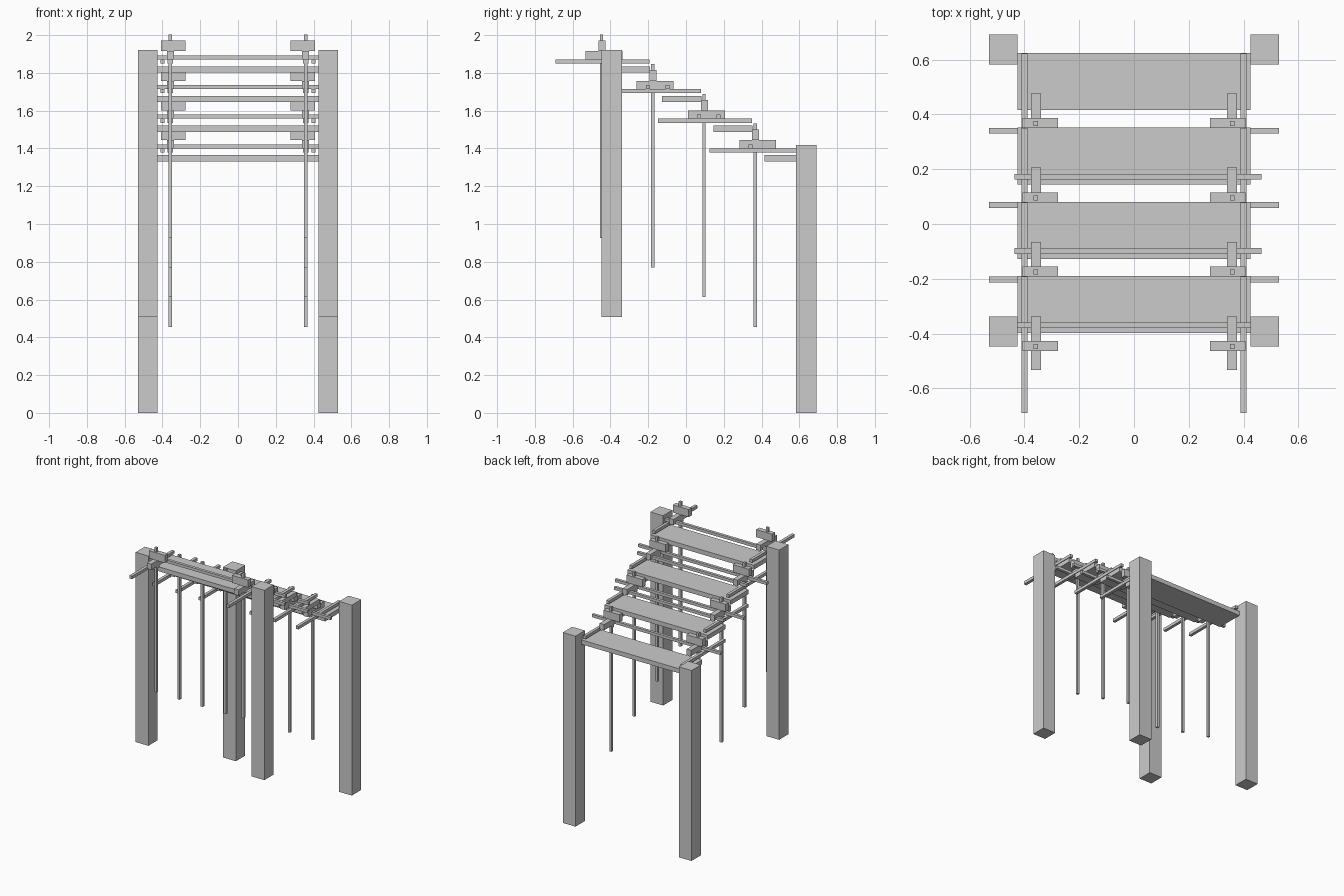
import bpy

if "Cube" in bpy.data.objects:
    bpy.data.objects.remove(bpy.data.objects["Cube"])


def box(name, x, y, z):
    """Axis-aligned box from (min, max) ranges."""
    bpy.ops.mesh.primitive_cube_add(
        size=1, location=[(r[0] + r[1]) / 2 for r in (x, y, z)])
    ob = bpy.context.object
    ob.name = name
    ob.scale = [r[1] - r[0] for r in (x, y, z)]
    bpy.ops.object.transform_apply(location=False, rotation=False, scale=True)
    return ob


def pair(name, x, y, z):
    """Two boxes mirrored across x = 0."""
    box(name + "_right", x, y, z)
    box(name + "_left", (-x[1], -x[0]), y, z)


# Four corner posts; the front pair sits higher
pair("back_post", (0.425, 0.53), (0.582, 0.692), (0, 1.417))
pair("front_post", (0.425, 0.53), (-0.447, -0.338), (0.508, 1.92))

# Four stepped levels, lowest at the back
for i in range(4):
    n = f"level{i + 1}_"
    oy = -0.2715 * i            # setback of this level
    t = 1.401 + 0.157 * i       # top of the side rails

    def ys(a, b):
        return (a + oy, b + oy)

    # Tread board and side rails
    box(n + "tread", (-0.425, 0.425), ys(0.416, 0.624), (t - 0.07, t - 0.037))
    pair(n + "side_rail", (0.389, 0.411), ys(0.124, 0.622), (t - 0.022, t))

    # Thin cross bars resting on the rails
    if i < 3:
        box(n + "long_cross_bar", (-0.53, 0.53), ys(0.33, 0.351), (t, t + 0.021))
    if i > 0:
        box(n + "short_cross_bar", (-0.437, 0.465), ys(0.434, 0.455), (t, t + 0.021))

    # Hanging rods with stacked crossed blocks
    pair(n + "hanging_rod", (0.35, 0.368), ys(0.358, 0.376), (t - 0.945, t + 0.131))
    pair(n + "lower_block", (0.34, 0.377), ys(0.282, 0.477), (t, t + 0.043))
    pair(n + "upper_block", (0.277, 0.408), ys(0.35, 0.387), (t + 0.043, t + 0.099))
    pair(n + "rod_collar", (0.345, 0.373), ys(0.351, 0.383), (t - 0.022, t))
